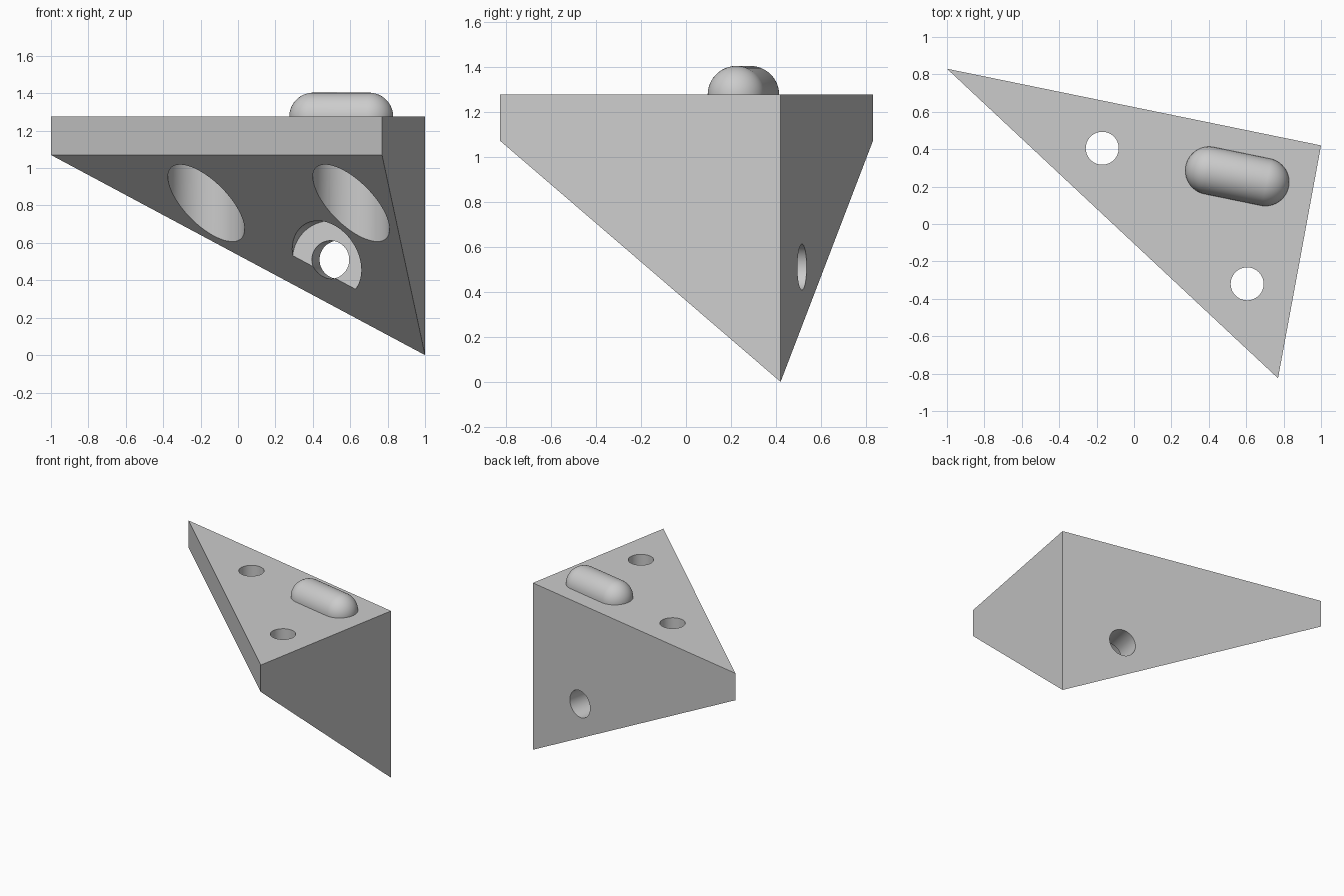
import bpy, bmesh, math
from mathutils import Matrix, Vector

cube = bpy.data.objects.get("Cube")
if cube:
    bpy.data.objects.remove(cube, do_unlink=True)

grey = bpy.data.materials.new("light grey")
grey.use_nodes = True
colour = (0.6, 0.6, 0.6, 1)
grey.diffuse_color = colour
grey.node_tree.nodes["Principled BSDF"].inputs["Base Color"].default_value = colour

TOP, LIP = 1.275, 1.07                 # top face, underside of the thin rim
A, B, C = Vector((-1, 0.83, 0)), Vector((1, 0.42, 0)), Vector((0.77, -0.825, 0))
along = (B - A).normalized()           # direction of the back wall
inward = Vector((along.y, -along.x, 0))  # from the back wall to the inside
up = Vector((0, 0, 1))


def add_object(name, bm):
    bmesh.ops.recalc_face_normals(bm, faces=bm.faces)
    mesh = bpy.data.meshes.new(name)
    bm.to_mesh(mesh)
    bm.free()
    mesh.materials.append(grey)
    obj = bpy.data.objects.new(name, mesh)
    bpy.context.collection.objects.link(obj)
    return obj


def activate(obj):
    bpy.ops.object.select_all(action='DESELECT')
    obj.select_set(True)
    bpy.context.view_layer.objects.active = obj


def drill(body, start, direction, radius, length):
    """Cut a round hole beginning at start and running along direction."""
    bm = bmesh.new()
    turn = direction.to_track_quat('Z', 'Y').to_matrix().to_4x4()
    place = Matrix.Translation(start + direction * length / 2) @ turn
    bmesh.ops.create_cone(bm, cap_ends=True, segments=64, radius1=radius,
                          radius2=radius, depth=length, matrix=place)
    cutter = add_object("hole_cutter", bm)
    cutter.hide_render = True
    mod = body.modifiers.new("hole", 'BOOLEAN')
    mod.operation, mod.solver, mod.object = 'DIFFERENCE', 'EXACT', cutter
    activate(body)
    bpy.ops.object.modifier_apply(modifier=mod.name)
    bpy.data.objects.remove(cutter, do_unlink=True)


# Corner block: triangular top with a sloping underside
bm = bmesh.new()
upper = [bm.verts.new((p.x, p.y, TOP)) for p in (A, B, C)]
lower = [bm.verts.new((p.x, p.y, z)) for p, z in ((A, LIP), (B, 0), (C, LIP))]
bm.faces.new(upper)
bm.faces.new(lower)
for i in range(3):
    j = (i + 1) % 3
    bm.faces.new((upper[i], upper[j], lower[j], lower[i]))
block = add_object("corner_block", bm)

# Screw holes through the top, widened from the sloping side
for x, y in ((-0.17, 0.405), (0.605, -0.32)):
    drill(block, Vector((x, y, TOP + 0.1)), -up, 0.088, 1.5)
    drill(block, Vector((x, y, LIP)), -up, 0.205, 1.2)

# Screw hole through the back wall, widened from the sloping side
back = Vector((0.536, 0.515, 0.51))
drill(block, back - inward * 0.1, inward, 0.102, 1.5)
drill(block, back + inward * (TOP - LIP), inward, 0.208, 1.2)

# Half capsule locating key on the top face
bm = bmesh.new()
bmesh.ops.create_uvsphere(bm, u_segments=48, v_segments=25, radius=0.128,
                          matrix=Matrix.Rotation(math.pi / 2, 4, 'Y'))
for v in bm.verts:
    v.co.x += math.copysign(0.153, v.co.x)
bmesh.ops.bisect_plane(bm, geom=bm.verts[:] + bm.edges[:] + bm.faces[:],
                       plane_co=(0, 0, 0), plane_no=(0, 0, 1), clear_inner=True)
key = add_object("locating_key", bm)
key.location = (0.552, 0.255, TOP)
key.rotation_euler.z = math.atan2(along.y, along.x)

for obj in (block, key):
    activate(obj)
    bpy.ops.object.shade_smooth_by_angle(angle=math.radians(30))
